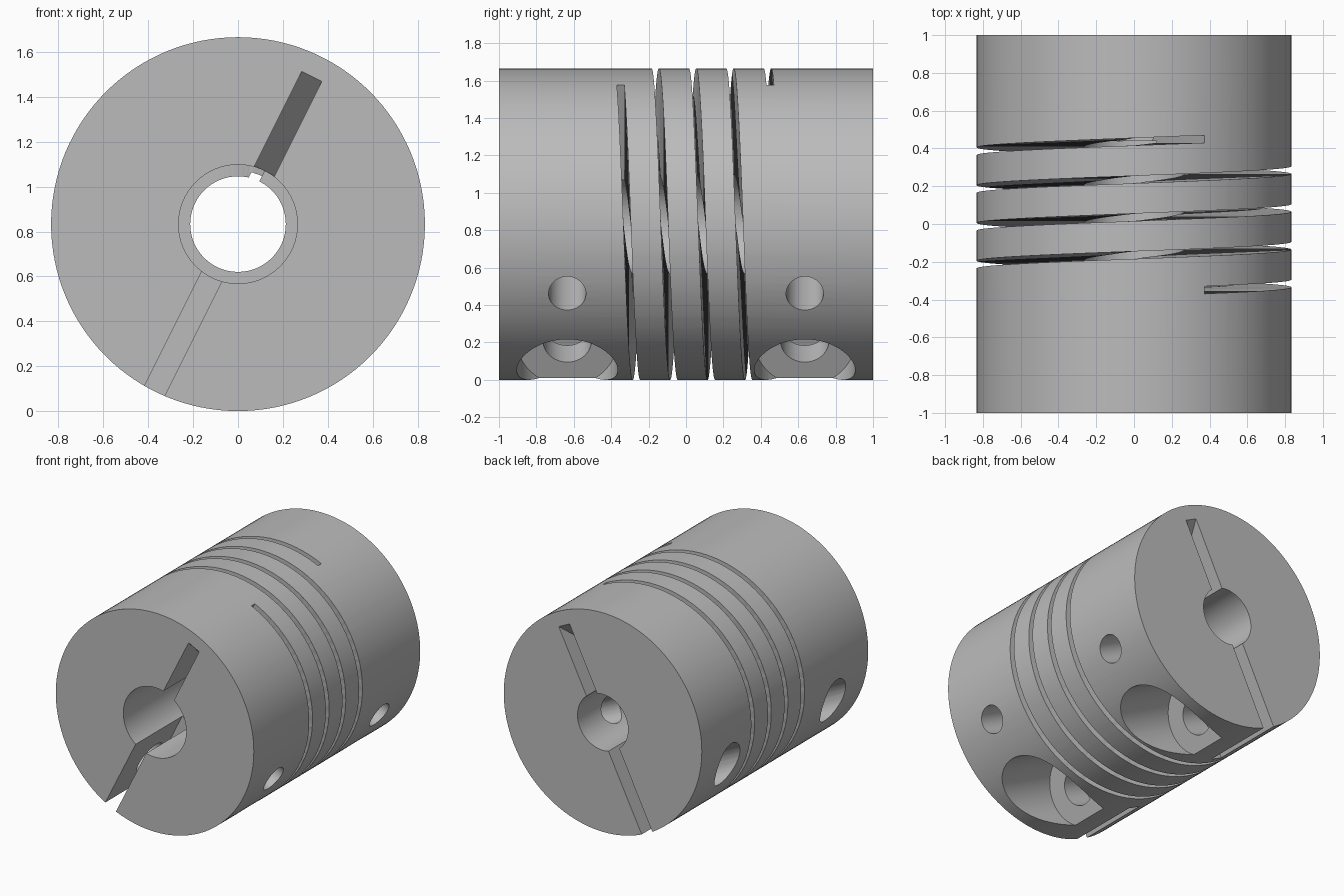
import bpy, bmesh, math
from mathutils import Matrix, Vector

R = 0.833                      # outer radius
PITCH, TURNS, GAP = 0.2, 4, 0.04
ANG = math.atan2(2, 1)         # clamp slot direction in the x-z plane
CENTRE = Vector((0, 0, R))
U = Vector((math.cos(ANG), 0, math.sin(ANG)))    # along the slot
W = Vector((math.sin(ANG), 0, -math.cos(ANG)))   # across the slot
Y = Vector((0, 1, 0))

cube = bpy.data.objects.get("Cube")
if cube:
    bpy.data.objects.remove(cube)

metal = bpy.data.materials.new("grey_metal")
metal.use_nodes = True
GREY = (0.5, 0.5, 0.5, 1)
metal.diffuse_color = GREY
metal.node_tree.nodes["Principled BSDF"].inputs["Base Color"].default_value = GREY


def make(name, bm):
    bmesh.ops.recalc_face_normals(bm, faces=bm.faces[:])
    mesh = bpy.data.meshes.new(name)
    bm.to_mesh(mesh)
    bm.free()
    mesh.materials.append(metal)
    obj = bpy.data.objects.new(name, mesh)
    bpy.context.collection.objects.link(obj)
    return obj


def rod(name, start, end, radius, sides=64):
    """Solid cylinder between two points."""
    bm = bmesh.new()
    axis = end - start
    place = Matrix.Translation((start + end) / 2) @ axis.to_track_quat("Z", "Y").to_matrix().to_4x4()
    bmesh.ops.create_cone(bm, cap_ends=True, segments=sides, radius1=radius,
                          radius2=radius, depth=axis.length, matrix=place)
    return make(name, bm)


def slot(name, side, bore):
    """Clamp slot: open below the bore, ramping out above it."""
    profile = [(-1, 1.1), (0.82, 1.1), (bore, 0.44), (-1, 0.44)]
    bm = bmesh.new()
    face = bm.faces.new([bm.verts.new(CENTRE + U * r + Y * y * side - W * 0.05)
                         for r, y in profile])
    new = bmesh.ops.extrude_face_region(bm, geom=[face])["geom"]
    bmesh.ops.translate(bm, vec=W * 0.1,
                        verts=[v for v in new if isinstance(v, bmesh.types.BMVert)])
    return make(name, bm)


def helix(name, steps=72):
    """Rectangular section swept along the spiral cut."""
    bm = bmesh.new()
    section = [(0.1, -GAP / 2), (1.0, -GAP / 2), (1.0, GAP / 2), (0.1, GAP / 2)]
    rings = []
    for i in range(TURNS * steps + 1):
        turn = i / steps
        a = ANG + turn * math.tau
        out = Vector((math.cos(a), 0, math.sin(a)))
        rings.append([bm.verts.new(CENTRE + out * r + Y * (0.45 - PITCH * turn + dy))
                      for r, dy in section])
    for a, b in zip(rings, rings[1:]):
        for k in range(4):
            n = (k + 1) % 4
            # triangles keep the twisted walls exact for the cut
            bm.faces.new((a[k], a[n], b[n]))
            bm.faces.new((a[k], b[n], b[k]))
    bm.faces.new(rings[0])
    bm.faces.new(rings[-1])
    return make(name, bm)


# Main body and its stepped bore
body = rod("coupling_body", CENTRE - Y, CENTRE + Y, R, 128)
cutters = [
    rod("front_bore", CENTRE - Y * 1.1, CENTRE + Y * 0.44, 0.265),
    rod("back_bore", CENTRE + Y * 0.3, CENTRE + Y * 1.1, 0.213),
]

# Clamp slot, clamp bolt hole with counterbore, and set screw hole at each end
for end, side, bore in (("front", -1, 0.265), ("back", 1, 0.213)):
    mid = CENTRE + Y * 0.635 * side
    bolt = mid - U * 0.57
    cutters += [
        slot(end + "_slot", side, bore),
        rod(end + "_bolt_hole", bolt - W, bolt + W, 0.13, 48),
        rod(end + "_counterbore", bolt + W * 0.25, bolt + W, 0.27),
        rod(end + "_set_screw_hole", mid, mid + W, 0.1, 48),
    ]

# Spiral cut that makes the middle flexible
cutters.append(helix("spiral_cut"))

for cutter in cutters:
    mod = body.modifiers.new(cutter.name, "BOOLEAN")
    mod.operation = "DIFFERENCE"
    mod.solver = "EXACT"
    mod.object = cutter
    cutter.hide_render = True

# Bake the cuts, then drop the cutters
bpy.context.view_layer.update()
graph = bpy.context.evaluated_depsgraph_get()
result = bpy.data.meshes.new_from_object(body.evaluated_get(graph))
body.modifiers.clear()
body.data = result
for cutter in cutters:
    bpy.data.objects.remove(cutter)
result.materials.clear()
result.materials.append(metal)
for poly in result.polygons:
    poly.material_index = 0

# Smooth round walls, sharp rims
for obj in bpy.context.selected_objects:
    obj.select_set(False)
body.select_set(True)
bpy.context.view_layer.objects.active = body
bpy.ops.object.shade_smooth_by_angle(angle=math.radians(30))
